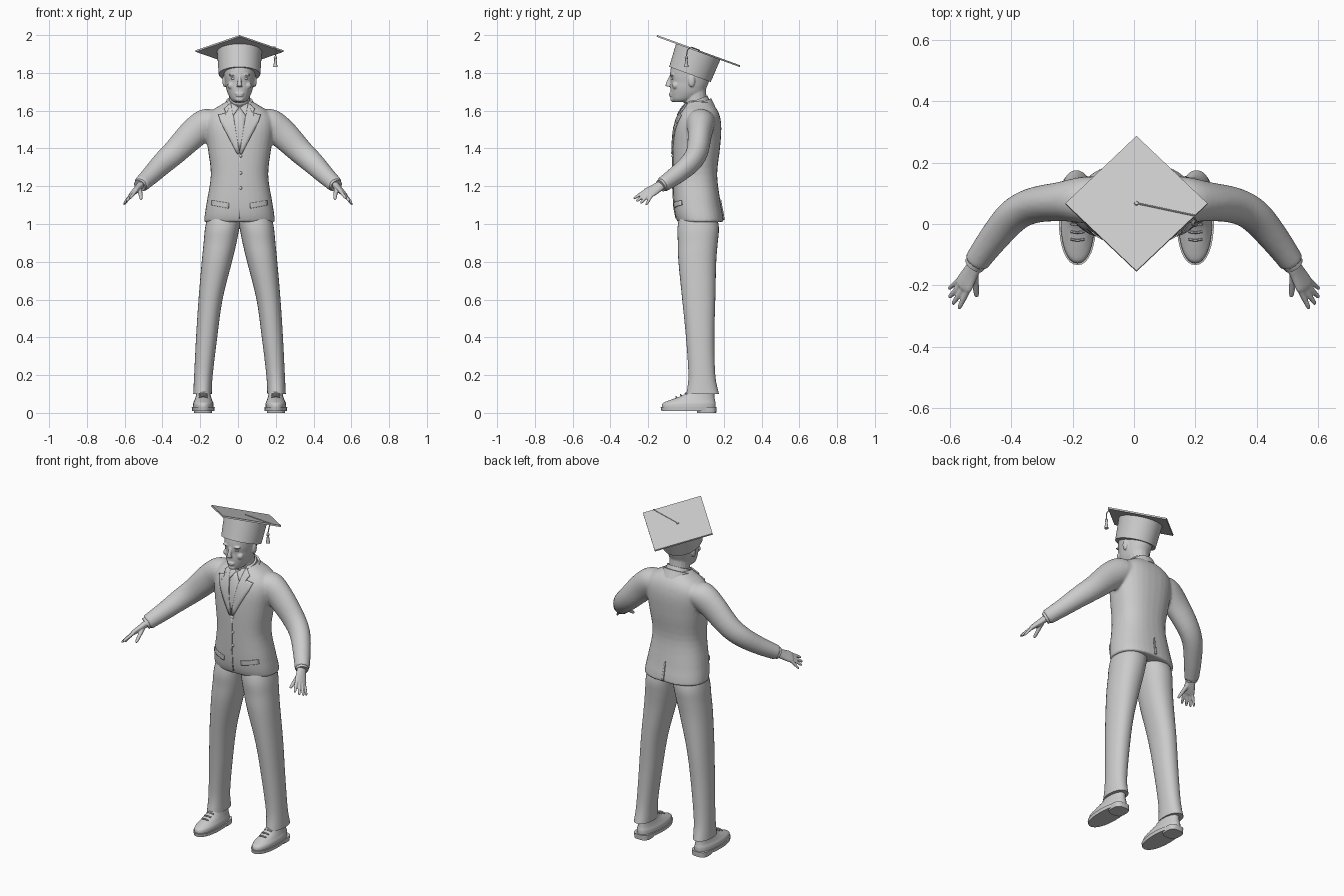
import bpy, bmesh, math
from mathutils import Vector, Matrix
from mathutils.bvhtree import BVHTree

if "Cube" in bpy.data.objects:
    bpy.data.objects.remove(bpy.data.objects["Cube"])

MID = 0.008          # body centre line
SIDES = (("left", 1), ("right", -1))
made = []

grey = bpy.data.materials.new("plain_grey")
grey.use_nodes = True
grey.diffuse_color = (0.6, 0.6, 0.6, 1)
grey.node_tree.nodes["Principled BSDF"].inputs["Base Color"].default_value = (0.6, 0.6, 0.6, 1)


def finish(name, bm, normals=True):
    if normals:
        bmesh.ops.recalc_face_normals(bm, faces=bm.faces[:])
    mesh = bpy.data.meshes.new(name)
    bm.to_mesh(mesh)
    bm.free()
    mesh.materials.append(grey)
    obj = bpy.data.objects.new(name, mesh)
    bpy.context.collection.objects.link(obj)
    made.append(obj)
    return obj


def spline(rows, steps):
    """Catmull-Rom interpolation of number rows."""
    rows = [Vector(r) for r in rows]
    out = []
    for i in range(len(rows) - 1):
        a, b, c, d = rows[max(i - 1, 0)], rows[i], rows[i + 1], rows[min(i + 2, len(rows) - 1)]
        for k in range(steps):
            t = k / steps
            out.append((2 * b + (c - a) * t + (2 * a - 5 * b + 4 * c - d) * t * t
                        + (3 * b - a - 3 * c + d) * t ** 3) / 2)
    return out + [rows[-1]]


def skin(name, frames, sides, power=2, side=1, dx=MID):
    """Closed skin over (centre, u, v) rings."""
    bm = bmesh.new()
    rings = []
    for c, u, v in frames:
        ring = []
        for k in range(sides):
            a = 2 * math.pi * k / sides
            ca, sa = math.cos(a), math.sin(a)
            p = (c + u * math.copysign(abs(ca) ** (2 / power), ca)
                 + v * math.copysign(abs(sa) ** (2 / power), sa))
            ring.append(bm.verts.new((p.x * side + dx, p.y, p.z)))
        rings.append(ring)
    for r, s in zip(rings, rings[1:]):
        for k in range(sides):
            j = (k + 1) % sides
            bm.faces.new((r[k], r[j], s[j], s[k]))
    bm.faces.new(rings[0])
    bm.faces.new(rings[-1])
    return finish(name, bm)


def stack(name, rows, steps=4, sides=32, **kw):
    """Level rings from rows of z, x0, x1, y0, y1."""
    frames = [(Vector(((a + b) / 2, (c + d) / 2, z)), Vector(((b - a) / 2, 0, 0)), Vector((0, (d - c) / 2, 0)))
              for z, a, b, c, d in spline(rows, steps)]
    return skin(name, frames, sides, **kw)


def tube(name, rows, steps=4, sides=16, **kw):
    """Rings across a path from rows of x, y, z, depth radius, height radius."""
    pts = spline(rows, steps)
    frames = []
    for i, p in enumerate(pts):
        t = (pts[min(i + 1, len(pts) - 1)] - pts[max(i - 1, 0)])
        t = Vector(t[:3]).normalized()
        u = (Vector((0, 1, 0)) - t * t.y).normalized()
        frames.append((Vector(p[:3]), u * p[3], t.cross(u) * p[4]))
    return skin(name, frames, sides, **kw)


def ball(name, loc, size):
    bm = bmesh.new()
    m = Matrix.Translation((loc[0] + MID, loc[1], loc[2])) @ Matrix.Diagonal((*size, 1))
    bmesh.ops.create_uvsphere(bm, u_segments=16, v_segments=10, radius=1, matrix=m)
    return finish(name, bm)


def blend(name, parts, voxel, rounds):
    """Merge overlapping parts into one soft skin."""
    bpy.ops.object.select_all(action="DESELECT")
    for p in parts:
        p.select_set(True)
    for p in parts[1:]:
        made.remove(p)
    bpy.context.view_layer.objects.active = parts[0]
    bpy.ops.object.join()
    parts[0].name = name
    m = parts[0].modifiers.new("Remesh", "REMESH")
    m.mode, m.voxel_size, m.use_smooth_shade = "VOXEL", voxel, True
    s = parts[0].modifiers.new("Smooth", "SMOOTH")
    s.factor, s.iterations = 0.5, rounds
    return parts[0]


# Jacket with sleeves
parts = [stack("torso", [(z, -w, w, f, b) for z, w, f, b in (
    (1.01, .187, -.045, .2), (1.05, .184, -.058, .195), (1.12, .173, -.066, .182), (1.26, .152, -.07, .165),
    (1.4, .168, -.07, .18), (1.5, .182, -.063, .187), (1.56, .178, -.047, .182), (1.6, .148, -.027, .168),
    (1.63, .1, -.005, .145), (1.655, .06, .01, .12))], power=2.4)]
for label, s in SIDES:
    parts.append(tube("sleeve", [
        (.12, .08, 1.545, .075, .06), (.17, .078, 1.53, .075, .08), (.24, .073, 1.475, .064, .078),
        (.33, .06, 1.385, .058, .067), (.395, .025, 1.325, .054, .06), (.46, -.05, 1.26, .048, .05),
        (.515, -.125, 1.208, .04, .042)], sides=24, side=s, dx=0))
jacket = blend("jacket", parts, .008, 3)
bpy.context.view_layer.update()
cloth = BVHTree.FromObject(jacket, bpy.context.evaluated_depsgraph_get())


def plate(name, outline, thick, side=1, facing=-1):
    """Thin flat piece laid on the jacket."""
    bm = bmesh.new()
    bm.faces.new([bm.verts.new((x * side + MID, 0, z)) for x, z in outline])
    bmesh.ops.triangulate(bm, faces=bm.faces[:])
    bmesh.ops.subdivide_edges(bm, edges=bm.edges[:], cuts=5, use_grid_fill=True)
    for v in bm.verts:
        hit = cloth.ray_cast(Vector((v.co.x, facing, v.co.z)), Vector((0, -facing, 0)))[0]
        v.co.y = (hit or cloth.find_nearest(v.co)[0]).y
    bm.normal_update()
    if sum(f.normal.y for f in bm.faces) * facing < 0:
        bmesh.ops.reverse_faces(bm, faces=bm.faces[:])
    obj = finish(name, bm, False)
    m = obj.modifiers.new("Solidify", "SOLIDIFY")
    m.thickness, m.offset = thick, 1


# Shirt front, tie, lapels and jacket details
plate("shirt_front", [(-.045, 1.63), (.045, 1.63), (0, 1.38)], .002)
plate("tie", [(-.014, 1.615), (.014, 1.615), (.009, 1.585), (.022, 1.45), (0, 1.4), (-.022, 1.45), (-.009, 1.585)], .006)
plate("front_edge", [(-.003, 1.38), (.003, 1.38), (.003, 1.03), (-.003, 1.03)], .004)
plate("back_vent", [(0, 1.13), (.007, 1.12), (.012, 1.02), (0, 1.02)], .006, facing=1)
for label, s in SIDES:
    plate(label + "_lapel", [(.043, 1.64), (.08, 1.605), (.07, 1.585), (.11, 1.575), (.095, 1.53),
                             (.012, 1.37), (0, 1.375)], .008, s)
    plate(label + "_collar_point", [(.003, 1.612), (.045, 1.638), (.034, 1.57)], .009, s)
    plate(label + "_pocket_flap", [(.055, 1.11), (.145, 1.125), (.147, 1.1), (.057, 1.083)], .006, s)
for z in (1.36, 1.27, 1.19):
    y = cloth.ray_cast(Vector((MID, -1, z)), Vector((0, 1, 0)))[0].y
    ball("button", (.006, y, z), (.008, .006, .008))

# Trousers
for label, s in SIDES:
    stack(label + "_trouser_leg", [
        (1.06, -.02, .165, -.03, .16), (.98, 0, .182, -.045, .174), (.9, .016, .19, -.043, .168),
        (.8, .04, .2, -.04, .16), (.6, .09, .217, -.02, .155), (.4, .118, .23, 0, .15),
        (.2, .142, .24, .013, .155), (.1, .147, .245, .002, .175)], side=s, power=2.2)

# Shoes
for label, s in SIDES:
    stack(label + "_shoe_upper", [
        (.025, .137, .247, -.128, .157), (.05, .138, .246, -.124, .157), (.068, .145, .238, -.085, .153),
        (.095, .153, .23, -.015, .15), (.14, .158, .226, .03, .15)], side=s, power=2.2)
    stack(label + "_shoe_sole", [(.01, .133, .251, -.13, .16), (.03, .131, .253, -.134, .162)],
          steps=1, side=s, power=2.2)
    stack(label + "_shoe_heel", [(0, .145, .24, .06, .16), (.03, .143, .243, .055, .162)],
          steps=1, side=s, power=3)
    for i in range(3):
        y, z = -.05 + i * .025, .083 + i * .009
        tube(label + "_lace", [(.17, y, z, .004, .004), (.192, y - .003, z + .004, .004, .004),
                               (.214, y, z, .004, .004)], sides=6, side=s)

# Hands
for label, s in SIDES:
    hand = [tube("palm", [(.5, -.105, 1.225, .026, .022), (.53, -.155, 1.19, .031, .018),
                          (.553, -.195, 1.167, .037, .014), (.561, -.208, 1.16, .031, .011)], side=s, dx=0)]
    for base, tip, r in (((.542, -.216, 1.174), (.572, -.277, 1.135), .009),
                         ((.553, -.206, 1.166), (.592, -.262, 1.12), .009),
                         ((.562, -.195, 1.159), (.603, -.24, 1.11), .009),
                         ((.568, -.181, 1.153), (.605, -.212, 1.1), .008),
                         ((.52, -.155, 1.19), (.513, -.237, 1.13), .011)):
        a, b = Vector(base), Vector(tip)
        rows = [(*a.lerp(b, t), r * k, r * k) for t, k in ((-.25, 1), (0, 1.1), (.5, 1), (.9, .8), (1, .4))]
        hand.append(tube("finger", rows, sides=10, side=s, dx=0))
    blend(label + "_hand", hand, .004, 2)
    tube(label + "_shirt_cuff", [(.5, -.105, 1.222, .036, .036), (.521, -.134, 1.202, .034, .034)],
         steps=1, sides=24, side=s, dx=0)

# Head, face and neck
head = [stack("skull", [(z, -w, w, f, b) for z, w, f, b in (
    (1.645, .028, -.064, .0), (1.66, .046, -.077, .05), (1.69, .062, -.082, .095), (1.72, .071, -.083, .108),
    (1.75, .076, -.082, .12), (1.79, .082, -.085, .13), (1.84, .083, -.076, .13), (1.87, .06, -.05, .11))], power=2.1),
    tube("neck", [(0, .06, 1.58, .066, .062), (0, .05, 1.66, .06, .057), (0, .045, 1.74, .06, .056)]),
    tube("nose", [(0, -.076, 1.785, .01, .008), (0, -.092, 1.75, .012, .01), (0, -.096, 1.728, .014, .016)])]
head += [ball("upper_lip", (0, -.08, 1.69), (.024, .01, .006)), ball("lower_lip", (0, -.08, 1.68), (.02, .01, .006)),
         ball("chin", (0, -.07, 1.66), (.022, .013, .014))]
for label, s in SIDES:
    head += [ball("brow", (s * .033, -.073, 1.789), (.025, .012, .007)),
             ball("cheek", (s * .042, -.055, 1.733), (.022, .018, .02)),
             ball("ear", (s * .08, .03, 1.757), (.011, .018, .032))]
    ball(label + "_eye", (s * .031, -.069, 1.77), (.014, .01, .007))
blend("head", head, .004, 3)

# Shirt collar and jacket collar, tilted up at the nape
for name, r, low, high in (("shirt_collar", .069, -.03, .02), ("jacket_collar", .083, -.05, -.001)):
    ring = stack(name, [(low, -r - .005, r + .005, -r - .004, r + .004), (high, -r, r, -r, r)], steps=1)
    ring.rotation_euler.x = math.radians(22)
    ring.location = (0, .056, 1.635)

# Graduation cap, tilted back
board = stack("cap_board", [(z, -.232, .232, -.234, .234) for z in (-.005, .004)], steps=1, sides=4)
band = stack("cap_band", [(-.132, -.11, .11, -.117, .117), (0, -.119, .119, -.125, .125)], steps=1, sides=48)
cord = tube("cap_cord", [(0, 0, .006, .003, .003), (.19, -.043, .006, .003, .003)], steps=1, sides=6)
knob = stack("cap_button", [(.003, -.008, .008, -.008, .008), (.008, -.006, .006, -.006, .006)], steps=1, sides=12)
for part in (board, band, cord, knob):
    part.rotation_euler.x = math.radians(-20)
    part.location = (0, .066, 1.916)

# Tassel
tube("tassel_cord", [(.188, .024, 1.936, .003, .003), (.193, .008, 1.92, .003, .003), (.19, .002, 1.885, .003, .003)], sides=6)
stack("tassel", [(z, .19 - r, .19 + r, .002 - r, .002 + r) for z, r in (
    (1.89, .004), (1.88, .009), (1.868, .006), (1.83, .012))], steps=2, sides=12)

# Smooth shading with sharp edges kept
bpy.ops.object.select_all(action="DESELECT")
for obj in made:
    obj.select_set(True)
bpy.context.view_layer.objects.active = jacket
bpy.ops.object.shade_smooth_by_angle(angle=math.radians(40))
